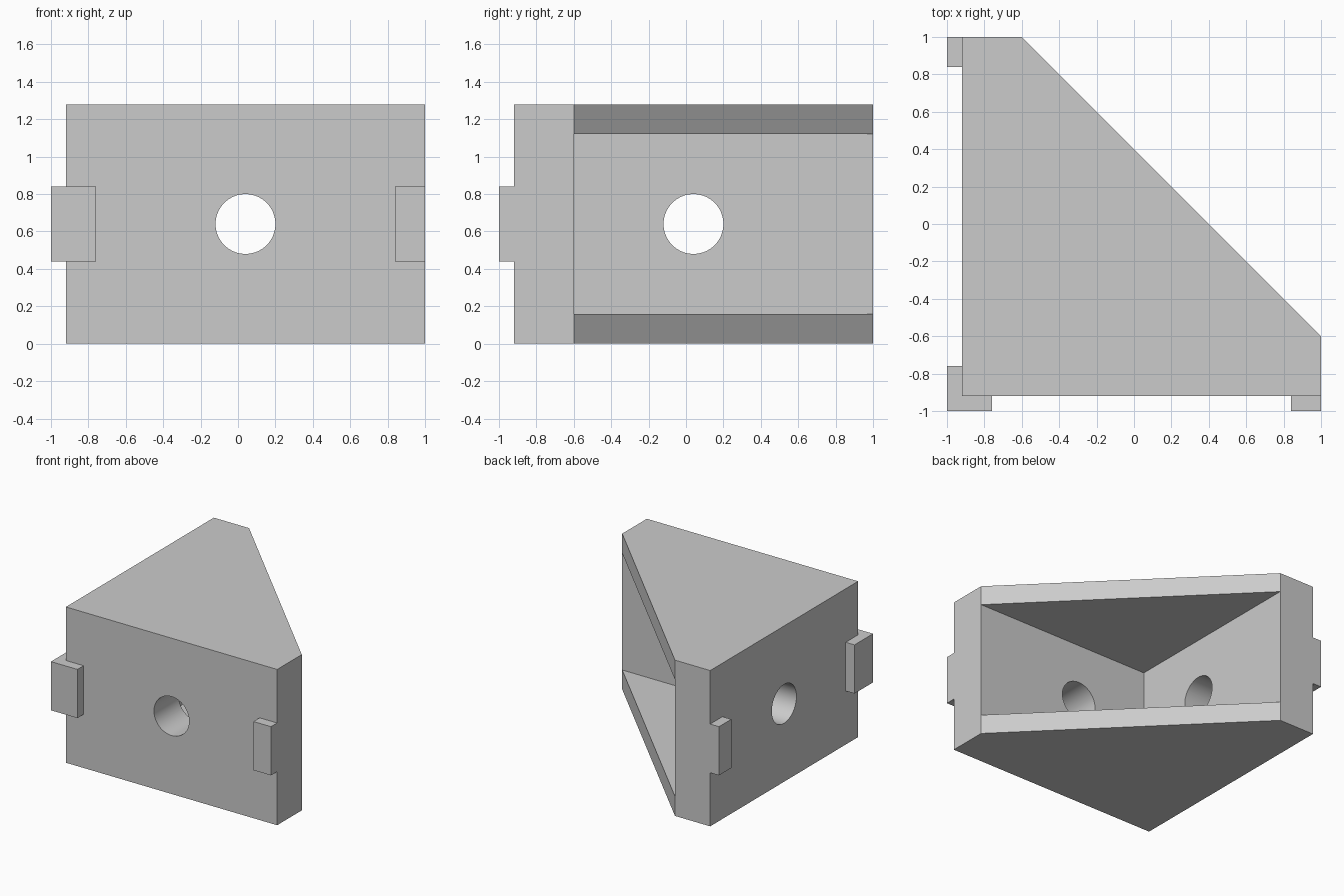
import bpy
import bmesh
from math import pi
from mathutils import Matrix

if "Cube" in bpy.data.objects:
    bpy.data.objects.remove(bpy.data.objects["Cube"])

# Single grey material
grey = bpy.data.materials.new("plain_grey")
grey.use_nodes = True
colour = (0.6, 0.6, 0.6, 1)
grey.diffuse_color = colour
grey.node_tree.nodes["Principled BSDF"].inputs["Base Color"].default_value = colour


def finish(name, bm):
    bmesh.ops.recalc_face_normals(bm, faces=bm.faces)
    mesh = bpy.data.meshes.new(name)
    bm.to_mesh(mesh)
    bm.free()
    mesh.materials.append(grey)
    obj = bpy.data.objects.new(name, mesh)
    bpy.context.collection.objects.link(obj)
    return obj


def prism(name, outline, low, high):
    """Extrude a plan outline between two heights."""
    bm = bmesh.new()
    face = bm.faces.new([bm.verts.new((x, y, low)) for x, y in outline])
    top = bmesh.ops.extrude_face_region(bm, geom=[face])["geom"]
    verts = [v for v in top if isinstance(v, bmesh.types.BMVert)]
    bmesh.ops.translate(bm, verts=verts, vec=(0, 0, high - low))
    return finish(name, bm)


def box(name, x0, x1, y0, y1):
    return prism(name, [(x0, y0), (x1, y0), (x1, y1), (x0, y1)], TAB_LOW, TAB_HIGH)


def bore(name, centre, axis):
    """Round cutter lying along one horizontal axis."""
    bm = bmesh.new()
    turn = Matrix.Rotation(pi / 2, 4, axis)
    bmesh.ops.create_cone(bm, cap_ends=True, segments=64, radius1=RADIUS,
                          radius2=RADIUS, depth=0.6,
                          matrix=Matrix.Translation(centre) @ turn)
    return finish(name, bm)


HEIGHT, PLATE, RADIUS = 1.28, 0.16, 0.16
OUT, IN, MID = -0.92, -0.6, 0.04
TAB_LOW, TAB_HIGH = 0.44, 0.84

# Corner block with cut-off tips
body = prism("corner_bracket",
             [(OUT, OUT), (1, OUT), (1, IN), (IN, 1), (OUT, 1)], 0, HEIGHT)

# Open pocket between the two plates, and a bolt hole through each wall
reach = 1.4
cutters = [
    prism("pocket_cutter", [(IN, IN), (reach, IN), (IN, reach)],
          PLATE, HEIGHT - PLATE),
    bore("front_hole_cutter", (MID, -0.8, HEIGHT / 2), 'X'),
    bore("side_hole_cutter", (-0.8, MID, HEIGHT / 2), 'Y'),
]
bpy.context.view_layer.objects.active = body
for cutter in cutters:
    cut = body.modifiers.new(cutter.name, 'BOOLEAN')
    cut.operation = 'DIFFERENCE'
    cut.solver = 'EXACT'
    cut.object = cutter
    bpy.ops.object.modifier_apply(modifier=cut.name)
    bpy.data.objects.remove(cutter)

# Smooth bores, sharp edges elsewhere
bpy.ops.object.select_all(action='DESELECT')
body.select_set(True)
bpy.ops.object.shade_smooth_by_angle(angle=pi / 6)

# Locating tabs: one wrapped round the corner, one at each far end
prism("corner_tab", [(-1, -1), (-0.76, -1), (-0.76, OUT), (OUT, OUT),
                     (OUT, -0.76), (-1, -0.76)], TAB_LOW, TAB_HIGH)
box("front_tab", 0.84, 1, -1, OUT)
box("side_tab", -1, OUT, 0.84, 1)
